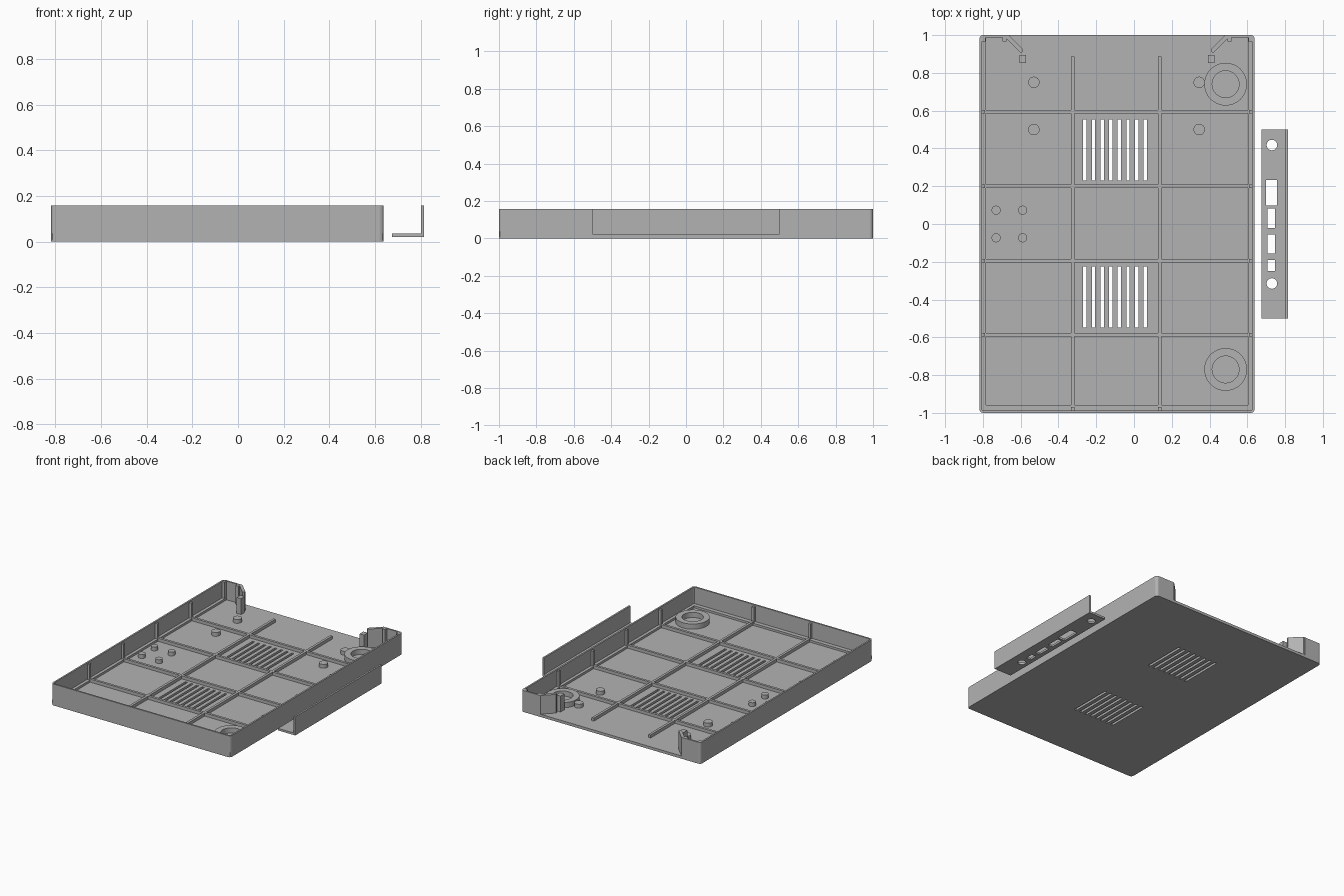
import bpy, math
from mathutils import Vector

if "Cube" in bpy.data.objects:
    bpy.data.objects.remove(bpy.data.objects["Cube"], do_unlink=True)

grey = bpy.data.materials.new("plain grey")
grey.use_nodes = True
COLOUR = (0.45, 0.45, 0.45, 1)
grey.diffuse_color = COLOUR
grey.node_tree.nodes["Principled BSDF"].inputs["Base Color"].default_value = COLOUR

X0, X1, Y0, Y1 = -0.818, 0.638, -1.0, 1.0   # tray outline
MID = (X0 + X1) / 2
TOP, FLOOR, WALL, LEDGE = 0.157, 0.02, 0.012, 0.036


def prism(name, pts, z0, z1):
    """Extrude a flat outline between two heights."""
    n = len(pts)
    verts = [(x, y, z) for z in (z0, z1) for x, y in pts]
    faces = [list(range(n))[::-1], list(range(n, 2 * n))]
    faces += [(i, (i + 1) % n, n + (i + 1) % n, n + i) for i in range(n)]
    mesh = bpy.data.meshes.new(name)
    mesh.from_pydata(verts, [], faces)
    mesh.materials.append(grey)
    obj = bpy.data.objects.new(name, mesh)
    bpy.context.collection.objects.link(obj)
    return obj


def box(name, x0, x1, y0, y1, z0, z1):
    return prism(name, [(x0, y0), (x1, y0), (x1, y1), (x0, y1)], z0, z1)


def disc(name, x, y, r, z0, z1, n=32):
    ring = [(x + r * math.cos(math.tau * i / n), y + r * math.sin(math.tau * i / n)) for i in range(n)]
    obj = prism(name, ring, z0, z1)
    for poly in obj.data.polygons:
        poly.use_smooth = len(poly.vertices) == 4
    for edge in obj.data.edges:
        a, b = (obj.data.vertices[v].co for v in edge.vertices)
        edge.use_edge_sharp = abs(a.z - b.z) < 1e-6
    return obj


def rounded(inset, r, steps=5):
    """Rounded rectangle outline, inset from the tray edge."""
    pts = []
    corners = [(X1, Y1, -1, -1), (X0, Y1, 1, -1), (X0, Y0, 1, 1), (X1, Y0, -1, 1)]
    for k, (x, y, sx, sy) in enumerate(corners):
        cx, cy = x + sx * (inset + r), y + sy * (inset + r)
        for i in range(steps + 1):
            a = math.pi / 2 * (k + i / steps)
            pts.append((cx + r * math.cos(a), cy + r * math.sin(a)))
    return pts


def cut(obj, cutters):
    for c in cutters:
        mod = obj.modifiers.new("cut", "BOOLEAN")
        mod.operation, mod.solver, mod.object = "DIFFERENCE", "EXACT", c
    bpy.context.view_layer.update()
    mesh = bpy.data.meshes.new_from_object(obj.evaluated_get(bpy.context.evaluated_depsgraph_get()))
    obj.modifiers.clear()
    obj.data = mesh
    for c in cutters:
        bpy.data.objects.remove(c, do_unlink=True)


# Floor with two banks of vent slots
floor = prism("tray_floor", rounded(0, 0.02), 0, FLOOR)
slots = []
for y0, y1 in ((0.23, 0.553), (-0.548, -0.225)):
    for i in range(8):
        x = -0.26 + i * 0.0457
        slots.append(box("slot_cutter", x - 0.009, x + 0.009, y0, y1, -0.1, 0.1))
cut(floor, slots)

# Outer wall, open along the middle of the back
wall = prism("tray_wall", rounded(0, 0.02), FLOOR, TOP)
cut(wall, [prism("inner_cutter", rounded(WALL, 0.008), -0.1, 0.3),
           box("back_cutter", -0.675, 2 * MID + 0.675, 0.9, 1.1, -0.1, 0.3)])

# Low ledge along the foot of the side and front walls
IN = 0.034
box("left_ledge", X0 + 0.005, X0 + IN, Y0 + 0.005, 0.985, 0.01, LEDGE)
box("right_ledge", X1 - IN, X1 - 0.005, Y0 + 0.005, 0.985, 0.01, LEDGE)
box("front_ledge", X0 + 0.006, X1 - 0.006, Y0 + 0.006, Y0 + 0.042, 0.01, LEDGE - 0.0005)

# Floor ribs, each rising up the wall where it meets it
RIB, RIB_TOP, UP = 0.009, 0.043, 0.147
for y in (0.594, 0.2, -0.194, -0.586):
    box("cross_rib", X0 + 0.005, X1 - 0.005, y - RIB, y + RIB, 0.01, RIB_TOP)
    box("left_wall_rib", X0 + 0.005, X0 + 0.03, y - RIB, y + RIB, 0.01, UP)
    box("right_wall_rib", X1 - 0.03, X1 - 0.005, y - RIB, y + RIB, 0.01, UP)
for x in (-0.324, 0.137):
    box("long_rib", x - RIB, x + RIB, Y0 + 0.005, 0.886, 0.01, RIB_TOP - 0.0005)
    box("front_wall_rib", x - RIB, x + RIB, Y0 + 0.005, Y0 + 0.03, 0.01, UP)

# Back corners: slanted wall, end rib, corner rib and post, mirrored
for side, s in (("right", 1), ("left", -1)):
    def mx(x):
        return x if s == 1 else 2 * MID - x

    def part(name, pts, z1):
        pts = [(mx(x), y) for x, y in pts]
        prism(f"{side}_{name}", pts[::s], 0.01, z1)

    def rect(a, b, c, d):
        return [(a, c), (b, c), (b, d), (a, d)]

    part("slanted_wall", [(-0.676, 0.983), (-0.598, 0.905), (-0.588, 0.915), (-0.588, 0.925),
                          (-0.663, 0.9995), (-0.676, 0.9995)], TOP)
    part("end_rib", rect(-0.697, -0.675, 0.967, 0.995), TOP - 0.001)
    part("corner_rib", rect(-0.812, -0.787, 0.967, 0.993), TOP - 0.001)
    part("post", rect(-0.607, -0.572, 0.852, 0.895), 0.137)

# Round bosses
for x in (-0.53, 0.345):
    for y in (0.75, 0.5):
        disc("large_boss", x, y, 0.03, 0.01, 0.048)
for x in (-0.73, -0.59):
    for y in (0.073, -0.073):
        disc("small_boss", x, y, 0.024, 0.01, 0.048)

# Foot sockets: raised rings
for y in (0.74, -0.77):
    ring = disc("socket_ring", 0.485, y, 0.113, 0.01, 0.058, 48)
    cut(ring, [disc("ring_cutter", 0.485, y, 0.071, FLOOR, 0.2, 48)])

# Separate L-shaped connector bracket
base = box("bracket_base", 0.675, 0.815, -0.5, 0.5, 0.02, 0.035)
holes = [disc("hole_cutter", 0.73, y, 0.028, -0.1, 0.1) for y in (0.418, -0.315)]
for x0, x1, y0, y1 in ((0.7, 0.757, 0.098, 0.233), (0.708, 0.746, -0.02, 0.082),
                       (0.708, 0.746, -0.155, -0.055), (0.708, 0.746, -0.25, -0.19)):
    holes.append(box("port_cutter", x0, x1, y0, y1, -0.1, 0.1))
cut(base, holes)
box("bracket_plate", 0.802, 0.815, -0.5, 0.5, 0.035, TOP)
